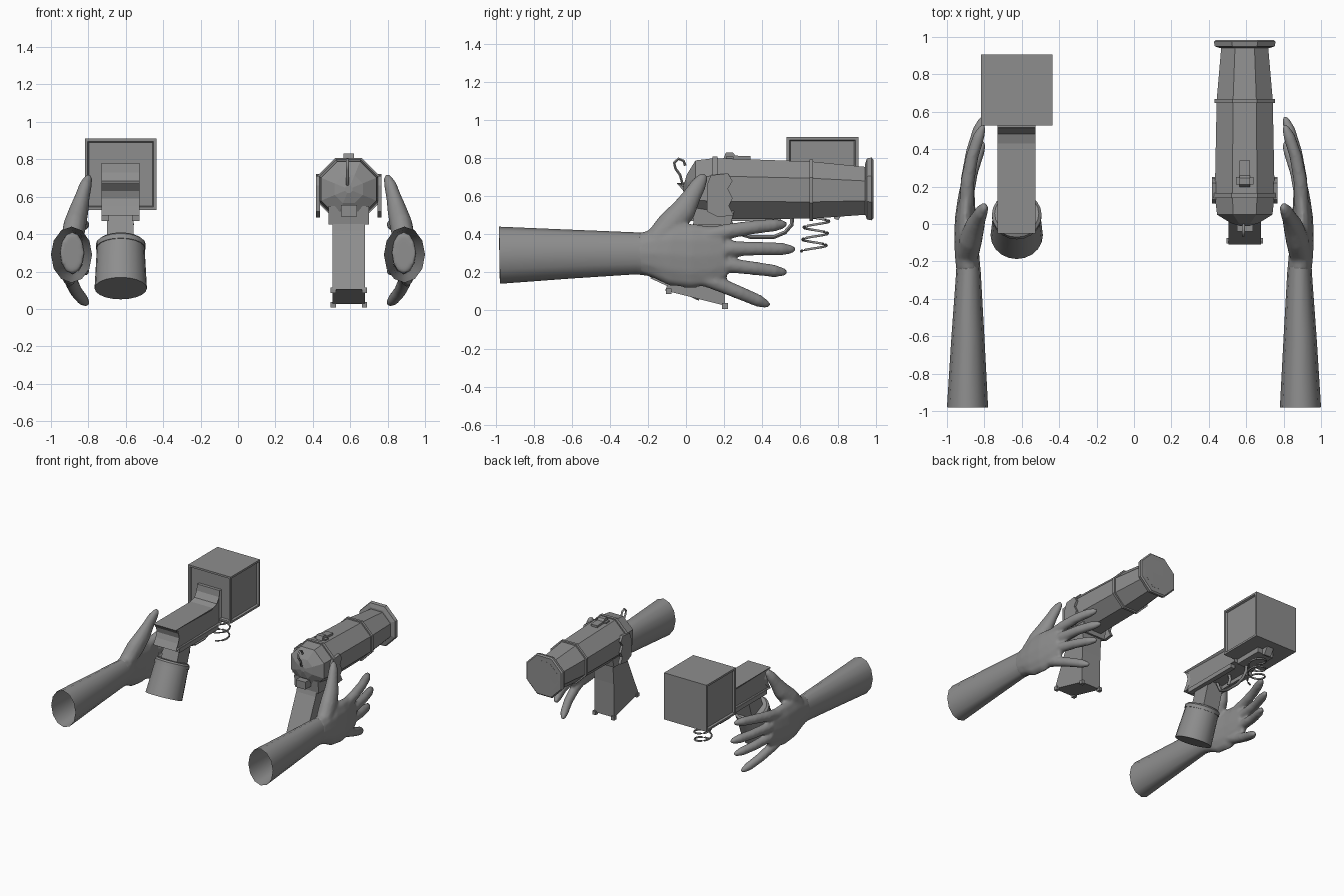
import bpy, bmesh, math
from mathutils import Vector

if "Cube" in bpy.data.objects:
    bpy.data.objects.remove(bpy.data.objects["Cube"])

grey = bpy.data.materials.new("mid_grey")
grey.diffuse_color = (0.27, 0.27, 0.27, 1)
grey.use_nodes = True
grey.node_tree.nodes["Principled BSDF"].inputs["Base Color"].default_value = grey.diffuse_color


def finish(bm, name, smooth=None):
    bmesh.ops.recalc_face_normals(bm, faces=bm.faces)
    me = bpy.data.meshes.new(name)
    bm.to_mesh(me)
    bm.free()
    ob = bpy.data.objects.new(name, me)
    bpy.context.collection.objects.link(ob)
    me.materials.append(grey)
    if smooth:
        bpy.ops.object.select_all(action='DESELECT')
        ob.select_set(True)
        bpy.context.view_layer.objects.active = ob
        bpy.ops.object.shade_smooth_by_angle(angle=math.radians(smooth))
    return ob


def loft(bm, pts, n, caps=(True, True), phase=0.0):
    """Tube through (x, y, z, side radius, upright radius) points."""
    rings = []
    for i, p in enumerate(pts):
        a, b = pts[max(i - 1, 0)], pts[min(i + 1, len(pts) - 1)]
        t = (Vector(b[:3]) - Vector(a[:3])).normalized()
        ref = Vector((1, 0, 0)) if abs(t.x) < 0.9 else Vector((0, 1, 0))
        v = t.cross(ref).normalized()
        u = v.cross(t)
        rings.append([bm.verts.new(Vector(p[:3])
                      + u * p[3] * math.cos(phase + 2 * math.pi * k / n)
                      + v * p[4] * math.sin(phase + 2 * math.pi * k / n)) for k in range(n)])
    for r, s in zip(rings, rings[1:]):
        for k in range(n):
            bm.faces.new((r[k], r[(k + 1) % n], s[(k + 1) % n], s[k]))
    if caps[0]:
        bm.faces.new(rings[0])
    if caps[1]:
        bm.faces.new(rings[-1])


def tube(name, pts, n, caps=(True, True), phase=0.0, smooth=None):
    bm = bmesh.new()
    loft(bm, pts, n, caps, phase)
    return finish(bm, name, smooth)


def wire(name, pts, r):
    return tube(name, [(*p, r, r) for p in pts], 6, smooth=60)


def box(name, x0, x1, y0, y1, z0, z1):
    return extrude(name, [(y0, z0), (y1, z0), (y1, z1), (y0, z1)], x0, x1)


def extrude(name, prof, x0, x1, panel=False):
    """Side profile of (y, z) points swept across x."""
    bm = bmesh.new()
    a = bm.faces.new([bm.verts.new((x0, y, z)) for y, z in prof])
    b = bm.faces.new([bm.verts.new((x1, y, z)) for y, z in prof])
    va, vb = list(a.verts), list(b.verts)
    for i in range(len(va)):
        j = (i + 1) % len(va)
        bm.faces.new((va[i], va[j], vb[j], vb[i]))
    bmesh.ops.recalc_face_normals(bm, faces=bm.faces)
    if panel:
        bmesh.ops.inset_individual(bm, faces=[a, b], thickness=0.02, depth=-0.012)
    return finish(bm, name)


def finger(y0, z0, y1, z1, droop, size):
    """Finger from base to tip, bowing inward and thinning to a round end."""
    pts = []
    for f in (0, .3, .6, .85, .96, 1):
        r = size * (1 - .25 * f) * (1 if f < .9 else .68 if f < 1 else .3)
        pts.append((.896 - .093 * f ** 2.2, y0 + (y1 - y0) * f,
                    z0 + (z1 - z0) * f + droop * f * (1 - f), r, r * 1.08))
    return pts


# Hands and forearms, mirrored
def hand(s, side):
    def m(pts):
        return [(s * p[0], *p[1:]) for p in pts]
    tube(side + "_forearm", m([(.89, -.98, .29, .11, .15), (.888, -.6, .296, .088, .128),
                               (.885, -.26, .30, .066, .11), (.887, -.2, .295, .062, .112)]),
         12, caps=(False, False), smooth=50)
    bm = bmesh.new()
    palm = [(.886, -.25, .30, .064, .108), (.892, -.17, .30, .066, .13),
            (.90, -.08, .295, .062, .165), (.902, .03, .285, .056, .17),
            (.897, .12, .29, .048, .16), (.892, .20, .30, .038, .135)]
    thumb = [(.888, -.16, .37, .06, .06), (.872, -.08, .45, .062, .075),
             (.85, -.01, .53, .052, .066), (.832, .03, .60, .04, .05),
             (.815, .065, .66, .034, .042), (.80, .09, .70, .022, .028),
             (.795, .10, .715, .01, .012)]
    index = finger(.10, .39, .53, .453, .04, .040)
    middle = finger(.10, .32, .575, .32, .02, .040)
    ring = finger(.10, .25, .53, .198, .01, .039)
    little = finger(.04, .19, .44, .025, .01, .039)
    for p in (palm, thumb, index, middle, ring, little):
        loft(bm, m(p), 12)
    ob = finish(bm, side + "_hand")
    # fuse fingers into the palm
    md = ob.modifiers.new("fuse", 'REMESH')
    md.mode, md.voxel_size, md.use_smooth_shade = 'VOXEL', 0.011, True
    sm = ob.modifiers.new("soften", 'SMOOTH')
    sm.factor, sm.iterations = 0.5, 4


hand(1, "right")
hand(-1, "left")

# Right pistol: eight-sided barrel with hollow muzzle
CX, OCT, K = 0.592, math.pi / 8, 1 / math.cos(math.pi / 8)


def octagon(name, prof, caps=(True, True)):
    tube(name, [(CX, y, z, r * K, r * K) for y, z, r in prof], 8, caps, OCT)


octagon("barrel", [(-.012, .64, .02), (.005, .64, .075), (.05, .64, .148), (.15, .64, .16),
                   (.66, .632, .15), (.95, .628, .125)])
octagon("rear_band", [(.14, .64, .168), (.165, .64, .168)])
octagon("middle_band", [(.648, .632, .161), (.668, .632, .161)])
octagon("muzzle_ring", [(.94, .638, .13), (.95, .638, .16), (.975, .638, .165), (.984, .638, .155),
                        (.985, .638, .12), (.955, .638, .115)])
# Side ornaments with a jagged edge
jag = [(.11, .52), (.17, .49), (.25, .50), (.225, .55), (.245, .59), (.22, .64), (.245, .68),
       (.22, .72), (.13, .71), (.11, .66)]
extrude("side_ornament_right", jag, .745, .768)
extrude("side_ornament_left", jag, .416, .439)
# Sight, rear block and hooked hammer
extrude("sight", [(.19, .78), (.34, .78), (.34, .81), (.26, .813), (.245, .83), (.21, .83)], .563, .62)
box("sight_base", .545, .64, .21, .25, .78, .808)
box("rear_block", .55, .635, -.04, .08, .495, .555)
wire("hammer_hook", [(.585, .02, .65), (.585, -.02, .67), (.585, -.03, .71), (.585, -.055, .745),
                     (.585, -.062, .775), (.585, -.04, .797), (.585, -.012, .785),
                     (.585, -.004, .76)], .008)
# Grip, flared collar and feet
extrude("grip", [(-.11, .105), (.205, .025), (.21, .30), (.225, .53), (.06, .53), (.03, .42)],
        .505, .68)
extrude("grip_collar", [(.04, .45), (.235, .45), (.26, .55), (.03, .55)], .485, .70)
for x in (.495, .662):
    for y, z in ((-.105, .085), (.19, .008)):
        box("grip_foot", x, x + .028, y, y + .03, z, z + .03)

# Left gadget: cube head with recessed sides
bm = bmesh.new()
bmesh.ops.create_cube(bm, size=1)
for v in bm.verts:
    v.co = Vector((-.627 + v.co.x * .384, .716 + v.co.y * .378, .72 + v.co.z * .38))
bm.normal_update()
faces = [f for f in bm.faces if abs(f.normal.x) > .9 or f.normal.y < -.9]
bmesh.ops.inset_individual(bm, faces=faces, thickness=.022, depth=0)
bmesh.ops.inset_individual(bm, faces=faces, thickness=.008, depth=-.015)
finish(bm, "cube_head")

# Body with concave back and flare up to the head
extrude("body", [(-.05, .50), (.54, .50), (.54, .78), (.515, .78), (.508, .73), (.48, .685),
                 (.43, .67), (-.05, .67), (-.015, .63), (-.005, .59), (-.02, .55)],
        -.73, -.526, panel=True)
for x in (-.73, -.566):
    box("body_rail", x, x + .04, .0, .5, .47, .505)
box("head_bracket", -.70, -.555, .54, .78, .49, .535)
extrude("bracket_catch", [(.76, .535), (.78, .48), (.80, .475), (.84, .535)], -.66, -.6)

# Neck and tilted canister
extrude("neck", [(.0, .35), (.14, .30), (.21, .52), (.06, .52)], -.70, -.558)
A, base, t = -.627, Vector((-.627, -.06, .11)), Vector((0, .42, .907))


def canister(name, prof, smooth):
    tube(name, [(*(base + t * d), r, r) for d, r in prof], 20, smooth=smooth)


canister("canister", [(0, .14), (.255, .127)], 40)
canister("canister_rim", [(.235, .133), (.262, .133), (.275, .118)], 30)

# Trigger guard, trigger and coiled wire
wire("trigger_guard", [(A, .22, .49), (A, .26, .41), (A, .34, .385), (A, .46, .385), (A, .52, .41),
                       (A, .555, .45), (A, .56, .51)], .012)
wire("trigger", [(A, .36, .50), (A, .37, .46), (A, .35, .42)], .012)
coil = []
for i in range(49):
    f, a = i / 48, 2 * math.pi * 3 * i / 48
    coil.append((A + .065 * math.sin(a), .67 + .02 * f - .065 * math.cos(a), .31 + .19 * f))
wire("coiled_wire", coil, .007)
